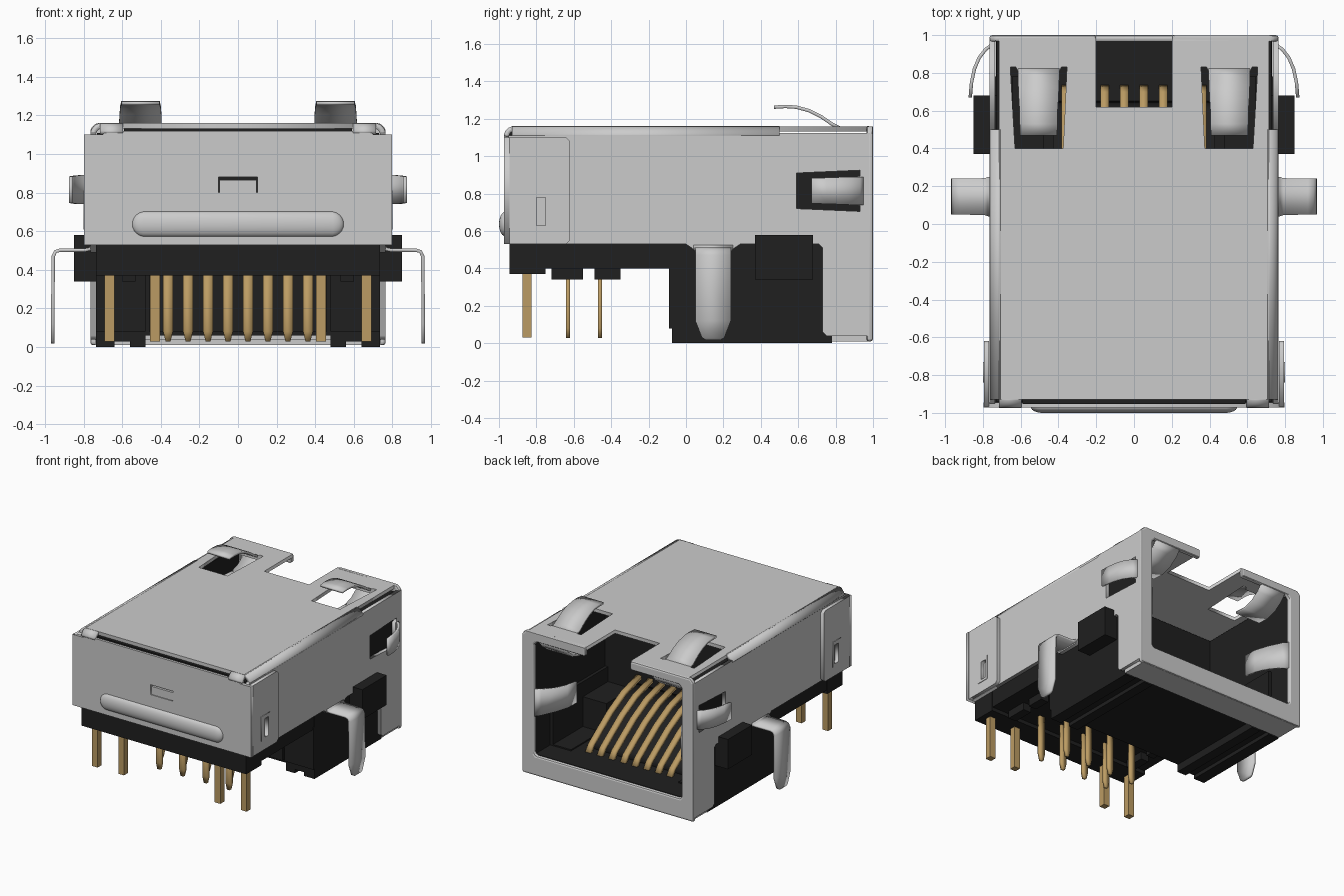
import bpy, bmesh, math
from mathutils import Vector, Matrix

if "Cube" in bpy.data.objects:
    bpy.data.objects.remove(bpy.data.objects["Cube"])


def mat(name, rgb):
    m = bpy.data.materials.new(name)
    m.diffuse_color = (*rgb, 1)
    m.use_nodes = True
    m.node_tree.nodes["Principled BSDF"].inputs["Base Color"].default_value = m.diffuse_color
    return m


STEEL = mat("shield_steel", (0.60, 0.60, 0.60))
BLACK = mat("black_plastic", (0.014, 0.014, 0.014))
GOLD = mat("gold_contact", (0.50, 0.33, 0.125))


def finish(name, bm, m, smooth=False):
    bmesh.ops.recalc_face_normals(bm, faces=bm.faces)
    me = bpy.data.meshes.new(name)
    bm.to_mesh(me)
    bm.free()
    me.materials.append(m)
    ob = bpy.data.objects.new(name, me)
    bpy.context.collection.objects.link(ob)
    if smooth:
        bpy.ops.object.select_all(action='DESELECT')
        ob.select_set(True)
        bpy.context.view_layer.objects.active = ob
        bpy.ops.object.shade_smooth_by_angle(angle=math.radians(40))
    return ob


def box(name, x, y, z, m):
    """Box from (min, max) ranges."""
    bm = bmesh.new()
    bmesh.ops.create_cube(bm, size=1)
    for v in bm.verts:
        v.co = Vector([(r[0] + r[1]) / 2 + c * (r[1] - r[0]) for r, c in zip((x, y, z), v.co)])
    return finish(name, bm, m)


def plate(name, loops, axis, lo, hi, m):
    """Flat plate with holes; loops are 2D outlines in the plane across the axis."""
    cu = bpy.data.curves.new(name, 'CURVE')
    cu.dimensions, cu.fill_mode, cu.extrude = '2D', 'BOTH', abs(hi - lo) / 2
    for loop in loops:
        s = cu.splines.new('POLY')
        s.points.add(len(loop) - 1)
        for p, (a, b) in zip(s.points, loop):
            p.co = (a, b, 0, 1)
        s.use_cyclic_u = True
    tmp = bpy.data.objects.new(name + "_tmp", cu)
    bpy.context.collection.objects.link(tmp)
    me = bpy.data.meshes.new_from_object(tmp)
    bpy.data.objects.remove(tmp)
    bm = bmesh.new()
    bm.from_mesh(me)
    bpy.data.meshes.remove(me)
    bmesh.ops.remove_doubles(bm, verts=bm.verts, dist=1e-5)
    mid = (lo + hi) / 2
    for v in bm.verts:
        a, b, c = v.co
        c += mid
        v.co = {'x': (c, a, b), 'y': (a, c, b), 'z': (a, b, c)}[axis]
    return finish(name, bm, m)


def strip(name, pts, across, widths, thick, m):
    """Bent sheet strip following 3D points, widened along the across vector."""
    bm = bmesh.new()
    across = Vector(across)
    rows = [(bm.verts.new(Vector(p) - across * w / 2), bm.verts.new(Vector(p) + across * w / 2))
            for p, w in zip(pts, widths)]
    for a, b in zip(rows, rows[1:]):
        bm.faces.new((a[0], a[1], b[1], b[0]))
    ob = finish(name, bm, m, True)
    s = ob.modifiers.new("thickness", 'SOLIDIFY')
    s.thickness, s.offset = thick, 0
    return ob


def rect(a0, a1, b0, b1):
    return [(a0, b0), (a1, b0), (a1, b1), (a0, b1)]


def arc(c, r, a0, a1, n=6):
    return [(c[0] + r * math.cos(math.radians(a0 + (a1 - a0) * i / n)),
             c[1] + r * math.sin(math.radians(a0 + (a1 - a0) * i / n))) for i in range(n + 1)]


# --- black housing ---
box("rear_housing", (-.73, .73), (-.94, -.05), (.40, 1.11), BLACK)
box("rear_housing_lip", (-.735, .735), (-.945, -.75), (.37, .54), BLACK)
box("jack_back_wall", (-.73, .73), (-.07, .08), (.17, 1.11), BLACK)
box("jack_floor", (-.73, .73), (-.07, .97), (.06, .17), BLACK)
box("floor_step", (-.46, .46), (-.09, -.07), (.08, .38), BLACK)
plate("contact_ramp", [[(.66, .16), (.07, .16), (.07, .48), (.28, .41), (.45, .32), (.6, .22)]],
      'x', -.43, .43, BLACK)
for s in (-1, 1):
    def span(a, b):
        return tuple(sorted((s * a, s * b)))
    box("jack_side_wall", span(.665, .727), (-.07, .965), (.04, 1.11), BLACK)
    box("inner_shoulder", span(.43, .67), (.07, .40), (.16, .42), BLACK)
    box("outer_rail", span(.64, .735), (-.075, .78), (0, .54), BLACK)
    box("inner_rail", span(.48, .56), (-.075, .78), (0, .18), BLACK)
    box("rail_web", span(.55, .65), (-.075, .78), (.03, .18), BLACK)
    box("rail_back", span(.48, .735), (-.09, -.06), (.08, .42), BLACK)
    box("side_peg", span(.72, .85), (.37, .68), (.34, .58), BLACK)
    box("standoff_rear", span(.53, .60), (-.72, -.55), (.34, .42), BLACK)
    box("standoff_front", span(.53, .60), (-.49, -.35), (.34, .42), BLACK)

# --- gold contacts and pins ---
for i in range(8):
    x = (i - 3.5) * .1035
    path = [(.725, .165), (.69, .215), (.6, .28), (.45, .385), (.28, .475), (.06, .54)]
    strip("spring_contact", [(x, y, z) for y, z in path], (1, 0, 0), [.045] * 6, .025, GOLD)
    y = -.63 if i % 2 else -.46
    strip("signal_pin", [(x, y, .42), (x, y, .08), (x, y, .028)], (1, 0, 0), [.05, .05, .025], .022, GOLD)
for x in (-.665, -.43, .43, .665):
    box("power_pin", (x - .025, x + .025), (-.875, -.825), (.03, .40), GOLD)

# --- shield top with notch and spring windows ---
outline = [(-.715, -.93), (.715, -.93), (.715, .985), (.2, .985), (.2, .62),
           (-.2, .62), (-.2, .985), (-.715, .985)]
windows = [[(s * .375, .40), (s * .63, .40), (s * .655, .83), (s * .625, .83), (s * .61, .80),
            (s * .40, .80), (s * .385, .83), (s * .355, .83)] for s in (-1, 1)]
plate("shield_top", [outline] + windows, 'z', 1.132, 1.16, STEEL)

# --- mating face frame ---
frame = [(-.765, .01), (.765, .01), (.765, 1.13), (.735, 1.16), (.2, 1.16), (.2, 1.09), (.63, 1.09),
         (.66, 1.06), (.66, .19), (.64, .17), (-.64, .17), (-.66, .19), (-.66, 1.06), (-.63, 1.09),
         (-.2, 1.09), (-.2, 1.16), (-.735, 1.16), (-.765, 1.13)]
fr = plate("front_frame", [frame], 'y', .965, 1.0, STEEL)
bv = fr.modifiers.new("rounding", 'BEVEL')
bv.width, bv.segments, bv.limit_method = .014, 2, 'ANGLE'
box("bottom_flange", (-.74, .74), (.78, .99), (.01, .04), STEEL)

for s in (-1, 1):
    # side panel with spring window
    side = [(-.95, .53), (0, .53), (.03, .51), (.05, .49), (.24, .49), (.26, .51), (.29, .53),
            (.71, .53), (.73, .51), (.73, .06), (.75, .04), (.985, .04), (.985, 1.125),
            (.5, 1.125), (.5, 1.11), (-.95, 1.11)]
    hole = [(.59, .72), (.93, .705), (.93, .735), (.915, .74), (.915, .89), (.93, .895),
            (.93, .925), (.59, .91)]
    plate("side_panel", [side, hole], 'x', s * .735, s * .765, STEEL)
    # rounded top edge
    bend = [(p[0], 0, p[1]) for p in arc((.705, 1.101), .045, 0, 90)]
    strip("top_side_bend", [(s * p[0], -.215, p[2]) for p in bend], (0, 1, 0), [1.43] * 7, .03, STEEL)
    # springs: outer top, outer side, inner top, inner side
    top = [(.83, 1.146), (.78, 1.172), (.72, 1.213), (.66, 1.243), (.59, 1.262), (.53, 1.266), (.47, 1.262)]
    strip("top_spring", [(s * .505, y, z) for y, z in top], (1, 0, 0),
          [.22, .22, .215, .21, .2, .2, .195], .018, STEEL)
    out = [(.75, .95), (.785, .925), (.82, .88), (.845, .82), (.86, .75), (.867, .67)]
    strip("side_spring", [(s * x, y, .815) for x, y in out], (0, 0, 1),
          [.15, .15, .15, .145, .14, .135], .018, STEEL)
    inn = [(.99, 1.10), (.95, 1.05), (.88, 1.0), (.80, .975), (.70, .98)]
    strip("inner_top_spring", [(s * .505, y, z) for y, z in inn], (1, 0, 0), [.22] * 5, .018, STEEL)
    ins = [(.67, .985), (.63, .95), (.57, .86), (.53, .76), (.52, .66)]
    strip("inner_side_spring", [(s * x, y, .59) for x, y in ins], (0, 0, 1),
          [.22, .21, .19, .18, .17], .018, STEEL)
    # ground tab
    tab = [(.752, .53), (.765, .508), (.79, .502), (.92, .502), (.945, .495), (.957, .47),
           (.959, .12), (.959, .03), (.959, .018)]
    strip("ground_tab", [(s * x, .145, z) for x, z in tab], (0, 1, 0),
          [.21, .21, .195, .19, .19, .19, .19, .12, .08], .018, STEEL)
    # rear cover wing folded over the side
    wing = [(-.965, .53), (-.64, .53), (-.62, .55), (-.62, 1.08), (-.64, 1.10), (-.965, 1.10)]
    plate("cover_wing", [wing, rect(-.80, -.75, .63, .78)], 'x', s * .768, s * .795, STEEL)
    plate("wing_latch_rim", [rect(-.84, -.73, .61, .81), rect(-.80, -.75, .63, .78)],
          'x', s * .793, s * .799, STEEL)
    # rear corner of the top bend
    rear = [(s * .655, -.92 - .04 * math.sin(a), 1.106 + .04 * math.cos(a))
            for a in [i * math.pi / 12 for i in range(7)]]
    strip("top_rear_bend", rear, (1, 0, 0), [.12] * 7, .028, STEEL)

# --- rear cover ---
cover = [(-.797, .53), (.797, .53), (.797, 1.10), (.70, 1.10), (.68, 1.12), (-.68, 1.12),
         (-.70, 1.10), (-.797, 1.10)]
plate("rear_cover", [cover, rect(-.1, .1, .80, .88)], 'y', -.972, -.945, STEEL)
box("cover_latch", (-.095, .095), (-.965, -.94), (.80, .865), STEEL)
box("cover_slot", (-.59, .59), (-.953, -.90), (1.09, 1.131), BLACK)

# raised rib on the rear cover
bm = bmesh.new()
bmesh.ops.create_uvsphere(bm, u_segments=24, v_segments=11, radius=.066,
                          matrix=Matrix.Rotation(math.pi / 2, 4, 'Y'))
for v in bm.verts:
    v.co = Vector((v.co.x + math.copysign(.482, v.co.x), v.co.y * .5 - .967, v.co.z + .637))
finish("cover_rib", bm, STEEL, True)
